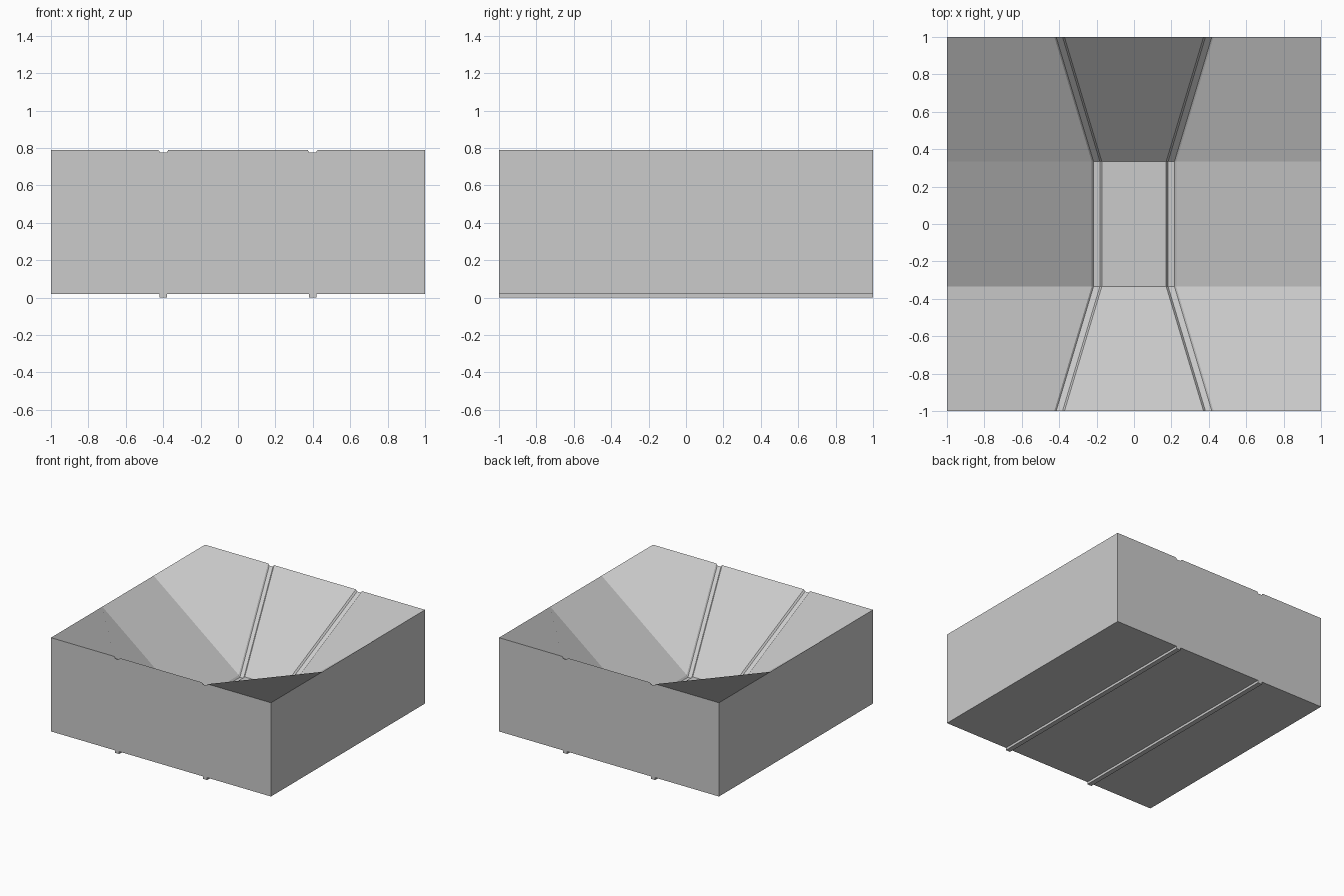
import bpy
import bmesh

if "Cube" in bpy.data.objects:
    bpy.data.objects.remove(bpy.data.objects["Cube"])

BASE, TOP, FLOOR, DEPTH = 0.02, 0.79, 0.18, 0.015


def row_points(center, z):
    """Top cross-section: flat with two trapezoid grooves at x = +-center."""
    half = [(center - 0.028, z), (center - 0.018, z - DEPTH),
            (center + 0.016, z - DEPTH), (center + 0.026, z), (1.0, TOP)]
    return [(-x, h) for x, h in reversed(half)] + half


bm = bmesh.new()

# Valley surface: four rows, high at the ends and low in the middle
stations = [(-1, 0.40, TOP), (-1 / 3, 0.20, FLOOR), (1 / 3, 0.20, FLOOR), (1, 0.40, TOP)]
rows = [[bm.verts.new((x, y, z)) for x, z in row_points(c, h)] for y, c, h in stations]
last = len(rows[0]) - 1
for j in range(3):
    a, b = rows[j], rows[j + 1]
    for i in range(last):
        quad = [a[i], a[i + 1], b[i + 1], b[i]]
        # Corner panels split so the outer rim corner stays level
        if (i, j) in ((0, 0), (last - 1, 2)):
            quad = quad[1:] + quad[:1]
        bm.faces.new(quad)

# Underside: flat with two straight ridges
half = [(0.38, BASE), (0.38, 0), (0.42, 0), (0.42, BASE), (1.0, BASE)]
profile = [(-x, z) for x, z in reversed(half)] + half
front, back = [[bm.verts.new((x, y, z)) for x, z in profile] for y in (-1, 1)]
for i in range(len(profile) - 1):
    bm.faces.new((front[i + 1], front[i], back[i], back[i + 1]))

# Outer walls
bm.faces.new(front + rows[0][::-1])
bm.faces.new(back[::-1] + rows[3])
for k in (0, -1):
    bm.faces.new([front[k], back[k]] + [r[k] for r in reversed(rows)])

bmesh.ops.recalc_face_normals(bm, faces=bm.faces)
mesh = bpy.data.meshes.new("valley_block")
bm.to_mesh(mesh)
bm.free()
block = bpy.data.objects.new("valley_block", mesh)
bpy.context.collection.objects.link(block)
